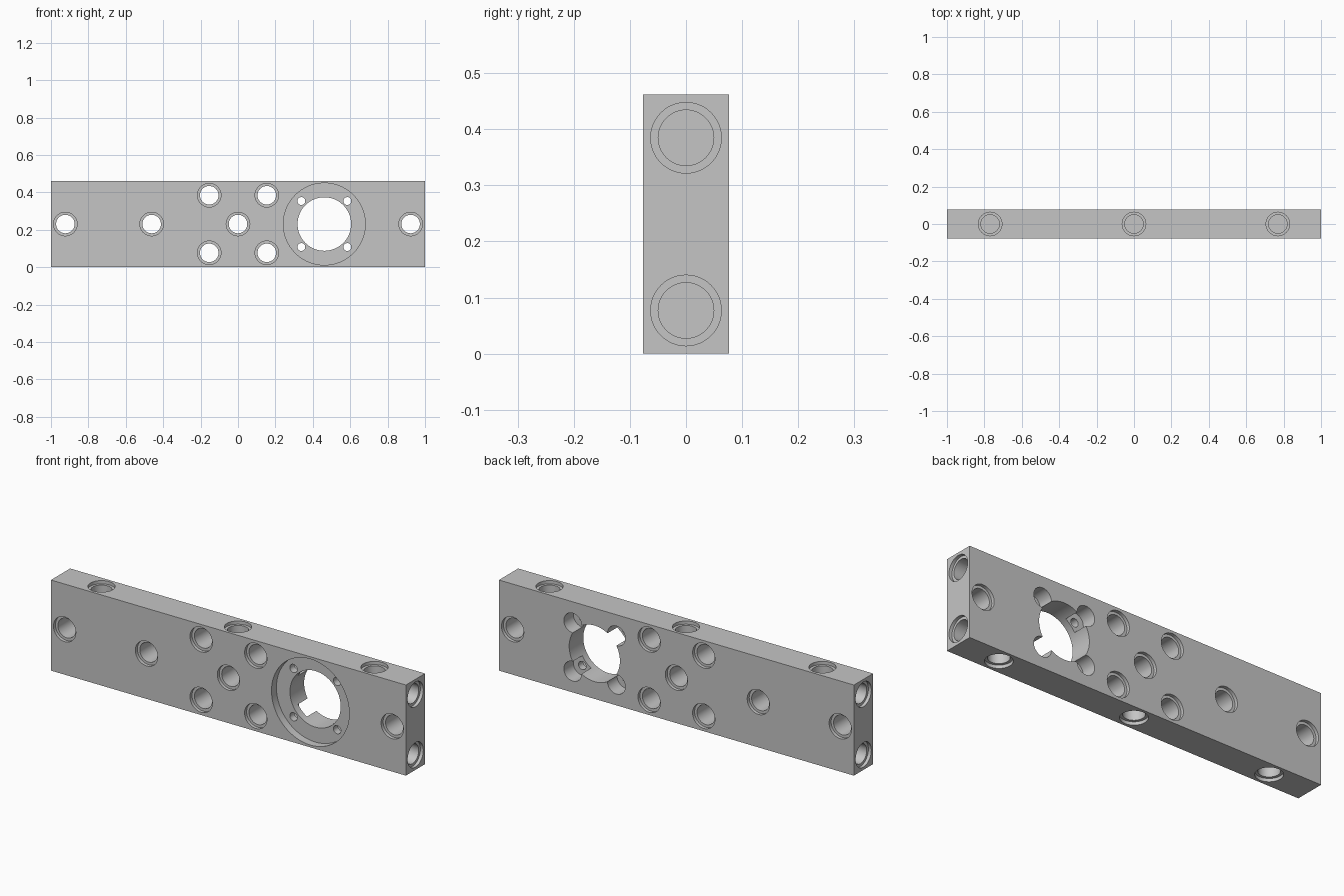
import bpy, bmesh
from mathutils import Vector, Matrix

if "Cube" in bpy.data.objects:
    bpy.data.objects.remove(bpy.data.objects["Cube"])

U = 2 / 13                      # grid pitch of the beam
L, T, H = 2.0, U, 3 * U         # length, thickness, height
BORE, LIP, LIP_DEPTH = 0.0495, 0.063, 0.0165
OVER = 0.02                     # cutters poke out of the surface
FRONT = -T / 2

grey = bpy.data.materials.new("light_grey")
grey.use_nodes = True
colour = (0.56, 0.56, 0.56, 1)
grey.diffuse_color = colour
grey.node_tree.nodes["Principled BSDF"].inputs["Base Color"].default_value = colour


def turned(bm, start, direction, profile, sides=48):
    """Add a closed turned solid; profile is (radius, distance) pairs."""
    rot = Vector((0, 0, 1)).rotation_difference(Vector(direction)).to_matrix().to_4x4()
    place = Matrix.Translation(start) @ rot
    rings = []
    for radius, dist in profile:
        ring = bmesh.ops.create_circle(
            bm, segments=sides, radius=radius,
            matrix=place @ Matrix.Translation((0, 0, dist)))["verts"]
        rings.append(ring)
    for a, b in zip(rings, rings[1:]):
        for i in range(sides):
            j = (i + 1) % sides
            bm.faces.new((a[i], a[j], b[j], b[i]))
    bm.faces.new(rings[0][::-1])
    bm.faces.new(rings[-1])


def make_object(name, bm):
    bmesh.ops.recalc_face_normals(bm, faces=bm.faces[:])
    mesh = bpy.data.meshes.new(name)
    bm.to_mesh(mesh)
    bm.free()
    mesh.materials.append(grey)
    obj = bpy.data.objects.new(name, mesh)
    bpy.context.collection.objects.link(obj)
    return obj


# Solid beam
bm = bmesh.new()
bmesh.ops.create_cube(bm, size=1, matrix=Matrix.Translation((0, 0, H / 2))
                      @ Matrix.Diagonal((L, T, H, 1)))
beam = make_object("beam", bm)

# Peg holes: through holes front to back, blind ones in the edges and ends
holes = bmesh.new()
through = [(LIP, -OVER), (LIP, LIP_DEPTH), (BORE, LIP_DEPTH),
           (BORE, T - LIP_DEPTH), (LIP, T - LIP_DEPTH), (LIP, T + OVER)]
blind = [(LIP, -OVER), (LIP, LIP_DEPTH), (BORE, LIP_DEPTH), (BORE, U)]
spots = [(x * U, H / 2) for x in (-6, -3, 0, 6)]
spots += [(x * U, H / 2 + z * U) for x in (-1, 1) for z in (-1, 1)]
for x, z in spots:
    turned(holes, (x, FRONT, z), (0, 1, 0), through)
for x in (-5 * U, 0, 5 * U):
    turned(holes, (x, 0, H), (0, 0, -1), blind)
    turned(holes, (x, 0, 0), (0, 0, 1), blind)
for side in (-1, 1):
    for z in (U / 2, H - U / 2):
        turned(holes, (side * L / 2, 0, z), (-side, 0, 0), blind)

# Round mounting seat with a large opening, screw holes and rear pockets
cx, cz, offset = 3 * U, H / 2, 0.123
seat, opening, screws, pockets = (bmesh.new() for _ in range(4))
turned(seat, (cx, FRONT, cz), (0, 1, 0), [(0.219, -OVER), (0.219, 0.04)], 96)
turned(opening, (cx, FRONT, cz), (0, 1, 0), [(0.143, -OVER), (0.143, T + OVER)], 80)
for sx in (-1, 1):
    for sz in (-1, 1):
        spot = (cx + sx * offset, FRONT, cz + sz * offset)
        turned(screws, spot, (0, 1, 0), [(0.021, -OVER), (0.021, T + OVER)], 32)
        turned(pockets, spot, (0, 1, 0), [(0.05, T / 2), (0.05, T + OVER)])

# Cut everything out of the beam
cutters = [make_object(name, data) for name, data in (
    ("peg_hole_cutter", holes), ("seat_cutter", seat), ("opening_cutter", opening),
    ("pocket_cutter", pockets), ("screw_cutter", screws))]
for cutter in cutters:
    cutter.hide_render = True
    cut = beam.modifiers.new(cutter.name, "BOOLEAN")
    cut.operation = "DIFFERENCE"
    cut.solver = "EXACT"
    cut.object = cutter

# Bake the cuts, then remove the cutters
depsgraph = bpy.context.evaluated_depsgraph_get()
result = bpy.data.meshes.new_from_object(beam.evaluated_get(depsgraph))
beam.modifiers.clear()
beam.data = result
for cutter in cutters:
    bpy.data.objects.remove(cutter)
beam.data.materials.clear()
beam.data.materials.append(grey)
for face in beam.data.polygons:
    face.material_index = 0

# Smooth bores with crisp rims
for obj in bpy.context.selected_objects:
    obj.select_set(False)
beam.select_set(True)
bpy.context.view_layer.objects.active = beam
bpy.ops.object.shade_smooth_by_angle(angle=0.52)
